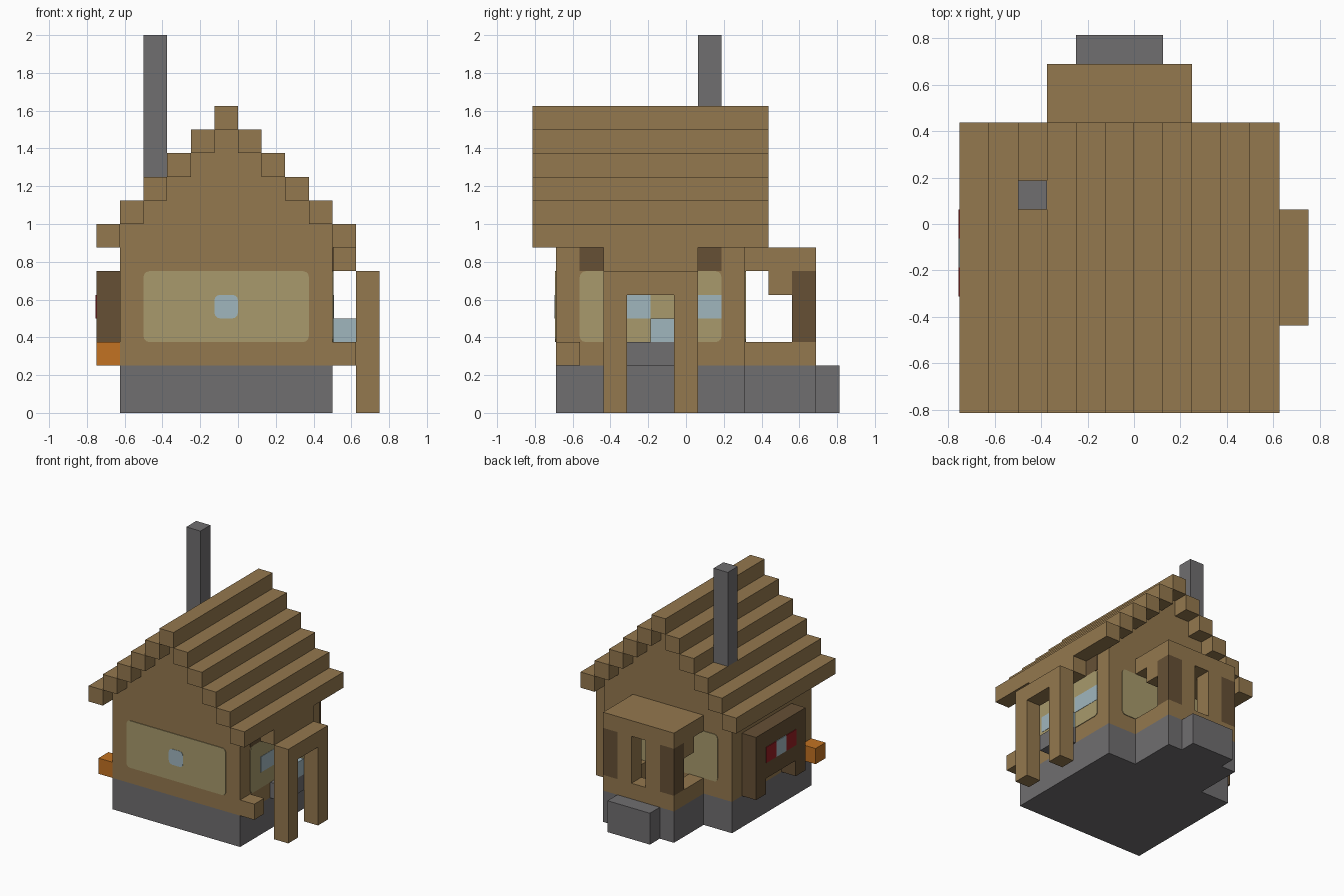
import bpy, bmesh
from mathutils import Vector

if "Cube" in bpy.data.objects:
    bpy.data.objects.remove(bpy.data.objects["Cube"])

U = 0.125                            # one block
ORIGIN = Vector((-0.75, -0.8125, 0))  # corner of the block grid


def material(name, rgb):
    lin = [((c / 255 + 0.055) / 1.055) ** 2.4 for c in rgb] + [1]
    m = bpy.data.materials.new(name)
    m.use_nodes = True
    m.diffuse_color = lin
    m.node_tree.nodes["Principled BSDF"].inputs["Base Color"].default_value = lin
    return m


wood = material("wood", (148, 120, 78))
dark_wood = material("dark wood", (102, 80, 53))
stone = material("stone", (112, 110, 112))
curtain = material("curtain", (168, 154, 108))
glass = material("pale blue glass", (160, 182, 190))
orange = material("lantern orange", (194, 114, 34))
red = material("red flowers", (150, 30, 35))


def finish(bm, name, mat):
    bmesh.ops.recalc_face_normals(bm, faces=bm.faces)
    me = bpy.data.meshes.new(name)
    bm.to_mesh(me)
    bm.free()
    me.materials.append(mat)
    ob = bpy.data.objects.new(name, me)
    bpy.context.collection.objects.link(ob)
    return ob


def box(name, mat, x, y, z, round_axis=None):
    """Box spanning block ranges; optionally round the edges along one axis."""
    lo = ORIGIN + U * Vector((x[0], y[0], z[0]))
    hi = ORIGIN + U * Vector((x[1], y[1], z[1]))
    bm = bmesh.new()
    bmesh.ops.create_cube(bm, size=1)
    for v in bm.verts:
        v.co = [(lo[i] + hi[i]) / 2 + v.co[i] * (hi[i] - lo[i]) for i in range(3)]
    if round_axis is not None:
        edges = [e for e in bm.edges
                 if all(abs(e.verts[0].co[i] - e.verts[1].co[i]) < 1e-6
                        for i in range(3) if i != round_axis)]
        bmesh.ops.bevel(bm, geom=edges, offset=0.03, segments=3, profile=0.5, affect='EDGES')
    return finish(bm, name, mat)


T = 0.04  # plate thickness in blocks

# Foundation and walls
box("foundation", stone, (1, 10), (1, 9), (0, 2))
box("walls", wood, (1, 10), (1, 9), (2, 7))

# Stepped gable prism, from a mirrored profile
half = []
for i in range(5):
    half += [(4.5 - i, 7 + i), (4.5 - i, 8 + i)]
profile = [(5.5 + d, z) for d, z in half] + [(5.5 - d, z) for d, z in reversed(half)]
bm = bmesh.new()
face = bm.faces.new([bm.verts.new(ORIGIN + U * Vector((x, 1, z))) for x, z in profile])
ext = bmesh.ops.extrude_face_region(bm, geom=[face])
bmesh.ops.translate(bm, vec=(0, 8 * U, 0),
                    verts=[v for v in ext["geom"] if isinstance(v, bmesh.types.BMVert)])
finish(bm, "gable", wood)

# Roof beams climbing to the ridge
for i in range(5):
    box("roof_beam_right", wood, (i, i + 1), (0, 10), (7 + i, 8 + i))
    box("roof_beam_left", wood, (10 - i, 11 - i), (0, 10), (7 + i, 8 + i))
box("roof_ridge", wood, (5, 6), (0, 10), (12, 13))
box("chimney", stone, (2, 3), (7, 8), (8, 16))

# Front and back windows
for side, y in (("front", 1), ("back", 9)):
    box(side + "_window", curtain, (2, 9), (y - T, y + T), (3, 6), 1)
box("front_pane", glass, (5, 6), (1 - 1.5 * T, 1), (4, 5), 1)

# Left window with its header and panes
box("left_window", curtain, (10, 10 + T), (2, 8), (3, 6), 0)
box("left_window_header", dark_wood, (10, 10 + T), (2, 8), (6, 7))
for y in (3, 6):
    box("left_pane", glass, (10, 10 + 1.5 * T), (y, y + 2), (4, 5))

# Left canopy on posts, with bench
for y in (3, 6):
    box("canopy_post", wood, (11, 12), (y, y + 1), (0, 5))
box("canopy_lintel", wood, (11, 12), (3, 7), (5, 6))
box("canopy_top", wood, (10, 11), (3, 7), (6, 7))
box("bench", stone, (10, 11), (4, 6), (2, 3))
box("bench_block", glass, (10, 11), (5, 6), (3, 4))

# Corner bracket and lantern
box("corner_bracket", wood, (10, 11), (1, 2), (2, 3))
box("lantern", orange, (0, 1), (1, 2), (2, 3))

# Right bay
for y in (3, 7):
    box("bay_post", dark_wood, (0, 1), (y, y + 1), (2, 6))
box("bay_panel", dark_wood, (0, 1), (4, 7), (3, 6))
for y, mat in ((4, red), (5, glass), (6, red)):
    box("bay_pane", mat, (-T, 0), (y, y + 1), (4, 5))

# Back porch
box("porch_base", stone, (3, 8), (9, 12), (0, 2))
box("porch_step", stone, (4, 7), (12, 13), (0, 2))
box("porch_roof", wood, (3, 8), (9, 12), (6, 7))
box("porch_front_rail", wood, (3, 8), (11, 12), (2, 3))
for x in (3, 7):
    box("porch_side_rail", wood, (x, x + 1), (9, 11), (2, 3))
    box("porch_corner_post", dark_wood, (x, x + 1), (11, 12), (3, 6))
    box("porch_brace", wood, (x, x + 1), (10, 11), (5, 6))
for x in (4, 6):
    box("porch_inner_post", wood, (x, x + 1), (11, 12), (3, 6))
